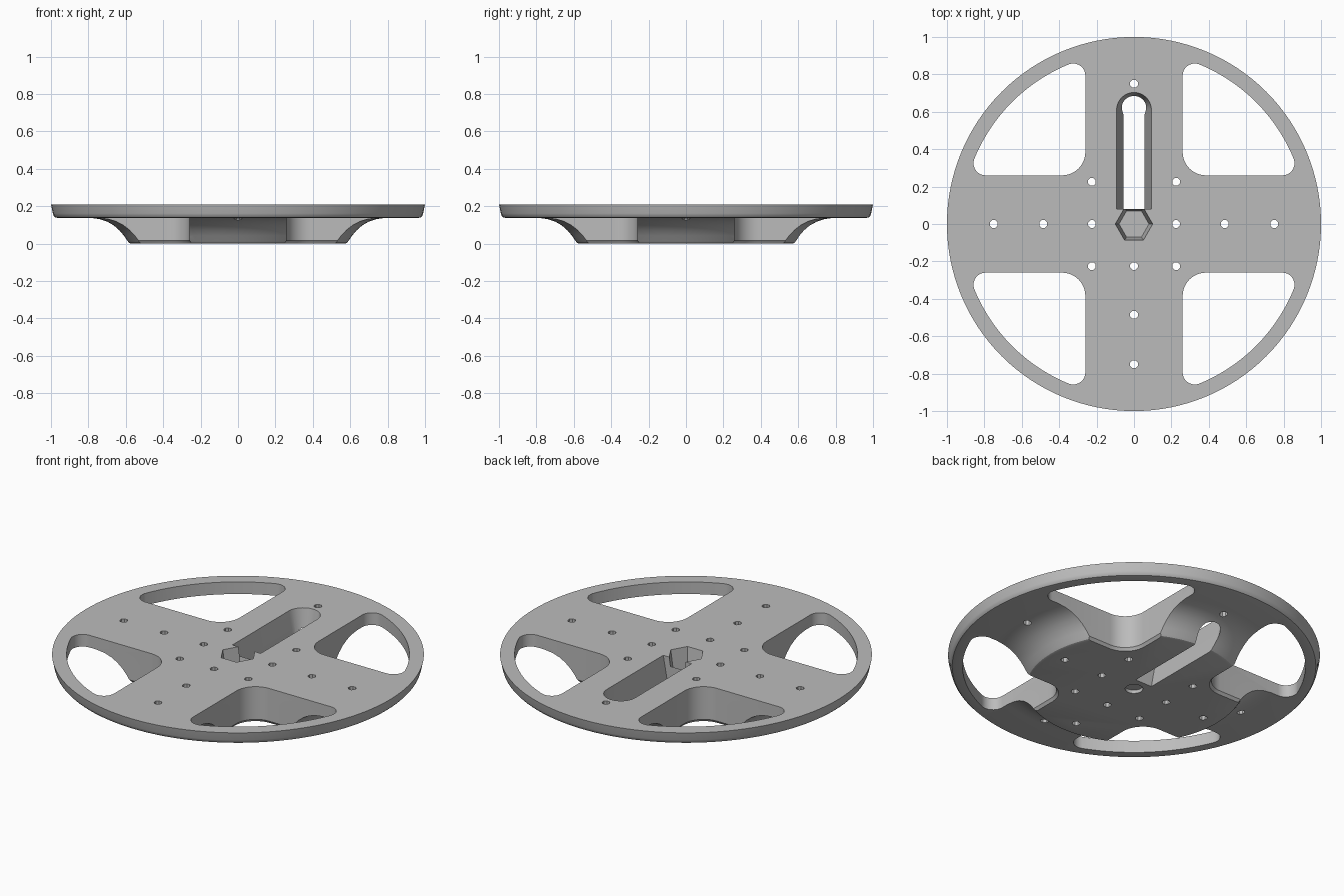
import bpy
import bmesh
from math import sin, cos, pi, atan2, sqrt, radians

cube = bpy.data.objects.get("Cube")
if cube:
    bpy.data.objects.remove(cube, do_unlink=True)

TOP = 0.21

grey = bpy.data.materials.new("plain grey")
grey.use_nodes = True
colour = (0.5, 0.5, 0.5, 1)
grey.diffuse_color = colour
grey.node_tree.nodes["Principled BSDF"].inputs["Base Color"].default_value = colour


def arc(cx, cy, r, start, end, n):
    """Points along an arc, angles in radians."""
    steps = [start + (end - start) * i / n for i in range(n + 1)]
    return [(cx + r * cos(a), cy + r * sin(a)) for a in steps]


def ring(r, n, turn=0.0, cx=0.0, cy=0.0):
    return arc(cx, cy, r, turn, turn + 2 * pi, n)[:-1]


def loft(name, sections):
    """Closed solid through (z, outline) sections of equal point count."""
    bm = bmesh.new()
    loops = [[bm.verts.new((x, y, z)) for x, y in pts] for z, pts in sections]
    n = len(loops[0])
    for low, high in zip(loops, loops[1:]):
        for i in range(n):
            j = (i + 1) % n
            bm.faces.new((low[i], low[j], high[j], high[i]))
    bm.faces.new(loops[0][::-1])
    bm.faces.new(loops[-1])
    bmesh.ops.recalc_face_normals(bm, faces=bm.faces)
    mesh = bpy.data.meshes.new(name)
    bm.to_mesh(mesh)
    bm.free()
    mesh.materials.append(grey)
    obj = bpy.data.objects.new(name, mesh)
    bpy.context.collection.objects.link(obj)
    return obj


def cut(body, cutter):
    """Subtract the cutter and discard it."""
    cutter.hide_render = True
    mod = body.modifiers.new("cut", "BOOLEAN")
    mod.operation = "DIFFERENCE"
    mod.solver = "EXACT"
    mod.object = cutter
    bpy.context.view_layer.objects.active = body
    bpy.ops.object.modifier_apply(modifier=mod.name)
    bpy.data.objects.remove(cutter, do_unlink=True)


def window(grow=0.0):
    """Rounded quadrant opening between two arms."""
    edge, outer = 0.26 - grow, 0.922 + grow
    r_in, r_tip = 0.125 + grow, 0.065 + grow
    c = edge + r_in
    t = edge + r_tip
    far = sqrt((outer - r_tip) ** 2 - t ** 2)
    a = atan2(far, t)
    pts = arc(c, c, r_in, pi, 1.5 * pi, 10)
    pts += arc(far, t, r_tip, -pi / 2, pi / 2 - a, 10)
    pts += arc(0, 0, outer, pi / 2 - a, a, 24)[1:-1]
    pts += arc(t, far, r_tip, a, pi, 10)
    return pts


def rotated(pts, quarter):
    a = quarter * pi / 2
    return [(x * cos(a) - y * sin(a), x * sin(a) + y * cos(a)) for x, y in pts]


# Disc with a deep hub that sweeps out to a thin rim
profile = [(0.57, 0), (0.582, 0.004), (0.592, 0.016), (0.61, 0.043),
           (0.635, 0.072), (0.665, 0.098), (0.7, 0.118), (0.74, 0.131),
           (0.79, 0.138), (0.965, 0.138), (0.978, 0.141), (0.986, 0.15),
           (0.99, 0.162), (1.0, TOP)]
disc = loft("wheel_disc", [(z, ring(r, 128)) for r, z in profile])

# Four windows, eased at the hub's lower edge
for q in range(4):
    cut(disc, loft("window_cutter", [
        (-0.02, rotated(window(0.022), q)), (0.004, rotated(window(0.01), q)),
        (0.016, rotated(window(), q)), (0.3, rotated(window(), q))]))


# Tapered slot running along the back arm
def slot(z):
    w = 0.055 + 0.038 * z / TOP
    return z, [(-w, 0.08), (w, 0.08)] + arc(0, 0.61, w, 0, pi, 20)


cut(disc, loft("slot_cutter", [slot(-0.05), slot(TOP + 0.05)]))

# Tapered hexagonal socket on top and shallow round recess beneath
cut(disc, loft("socket_cutter", [(0.07, ring(0.08, 6)), (TOP, ring(0.1, 6)),
                                 (TOP + 0.05, ring(0.105, 6))]))
cut(disc, loft("recess_cutter", [(-0.05, ring(0.048, 24)), (0.02, ring(0.048, 24))]))

# Screw holes along the arms and around the hub
spots = [(s * d, 0) for s in (-1, 1) for d in (0.225, 0.485, 0.75)]
spots += [(0, -0.225), (0, -0.485), (0, -0.75), (0, 0.75)]
spots += [(x, y) for x in (-0.225, 0.225) for y in (-0.225, 0.225)]
for x, y in spots:
    hole = ring(0.022, 8, pi / 8, x, y)
    cut(disc, loft("hole_cutter", [(-0.05, hole), (TOP + 0.05, hole)]))

# Smooth curves, crisp edges
bpy.ops.object.select_all(action="DESELECT")
disc.select_set(True)
bpy.context.view_layer.objects.active = disc
bpy.ops.object.shade_smooth_by_angle(angle=radians(30))
